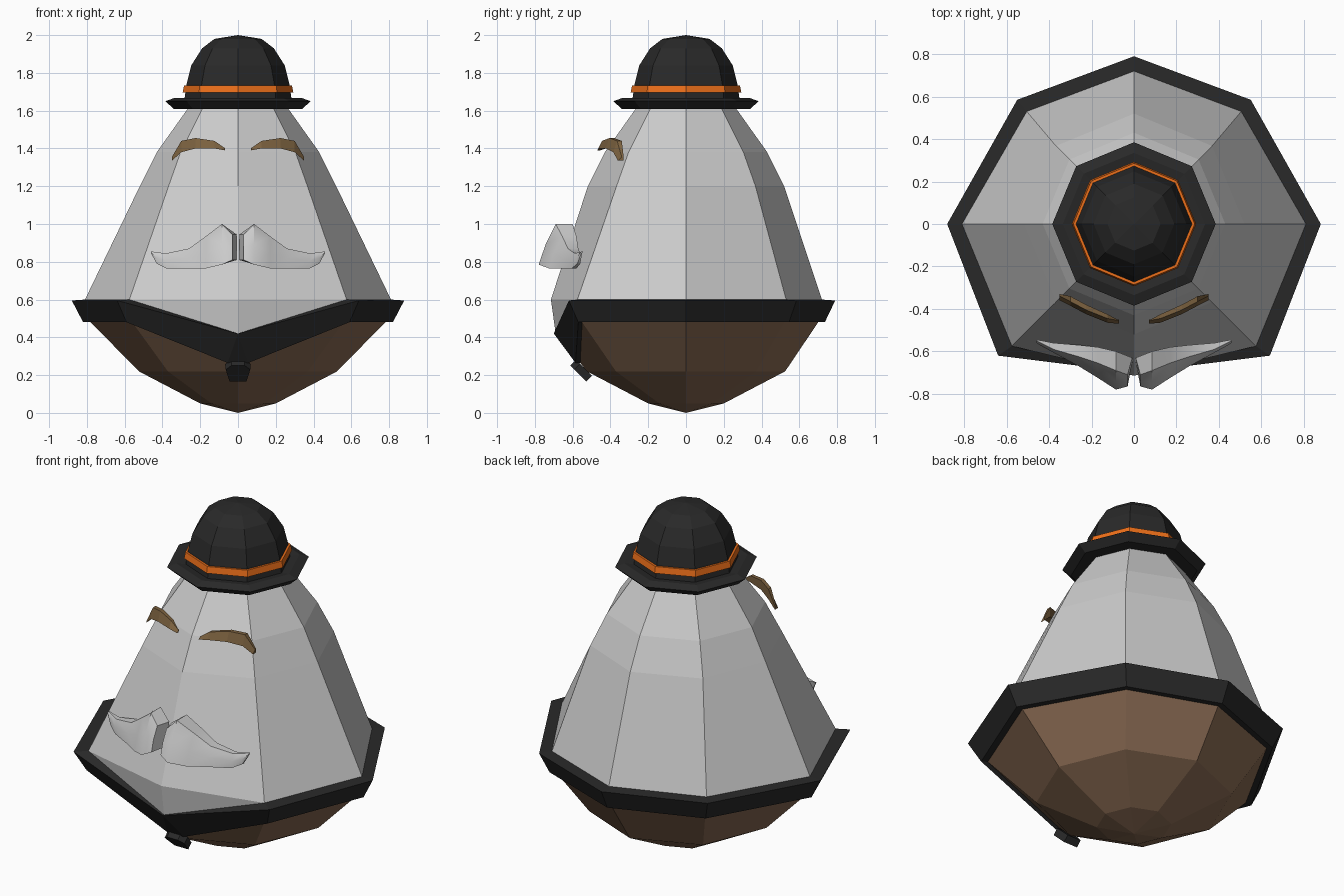
import bpy, bmesh, math

if "Cube" in bpy.data.objects:
    bpy.data.objects.remove(bpy.data.objects["Cube"])


def material(name, rgb):
    m = bpy.data.materials.new(name)
    m.diffuse_color = (*rgb, 1)
    m.use_nodes = True
    m.node_tree.nodes["Principled BSDF"].inputs["Base Color"].default_value = m.diffuse_color
    return m


BLACK = material("black", (0.022, 0.022, 0.022))
ORANGE = material("orange", (0.85, 0.16, 0.01))
BROWN = material("brown", (0.25, 0.145, 0.085))
BROW = material("brow_brown", (0.2, 0.12, 0.05))


def loft(name, rings, mat=None, caps=True, mirror=False):
    """Skin a list of equal-length point rings; optionally mirror across x."""
    bm = bmesh.new()
    for sx in ((1, -1) if mirror else (1,)):
        vs = [[bm.verts.new((sx * x, y, z)) for x, y, z in r] for r in rings]
        n = len(vs[0])
        for a, b in zip(vs, vs[1:]):
            for i in range(n):
                j = (i + 1) % n
                bm.faces.new((a[i], a[j], b[j], b[i]))
        if caps:
            bm.faces.new(vs[0])
            bm.faces.new(vs[-1])
    if not mirror:
        bmesh.ops.remove_doubles(bm, verts=bm.verts, dist=1e-4)
    bmesh.ops.recalc_face_normals(bm, faces=bm.faces)
    me = bpy.data.meshes.new(name)
    bm.to_mesh(me)
    bm.free()
    ob = bpy.data.objects.new(name, me)
    bpy.context.collection.objects.link(ob)
    if mat:
        me.materials.append(mat)
    return ob


def full(half):
    """Half outline from back to front, completed by its mirror image."""
    return half + [(-x, y, z) for x, y, z in reversed(half)]


def octa(r, z):
    return full([(r * math.cos(math.radians(a)), r * math.sin(math.radians(a)), z)
                 for a in (90, 45, 0, -45, -90)])


# Key outlines where the body flares into a pointed front
skirt = [(0, .72, .6), (.505, .53, .6), (.81, 0, .6), (.575, -.575, .6)]
rim_top = [(0, .79, .595), (.55, .585, .595), (.88, 0, .595), (.64, -.62, .595), (0, -.7, .42)]
rim_low = [(0, .735, .48), (.51, .545, .48), (.82, 0, .48), (.59, -.57, .48), (.055, -.585, .265)]
bowl_top = [(0, .7, .48), (.49, .52, .48), (.78, 0, .48), (.56, -.55, .48), (.055, -.56, .265)]

# Upper body
hem = full(skirt + [(0, -.69, .42)])
loft("upper_body", [octa(.245, 1.64), octa(.43, 1.38), octa(.52, 1.2),
                    full(skirt + [(0, -.715, .6)]), hem], caps=False)

# Dark rim around the widest part
loft("rim", [hem, full(rim_top), full(rim_low), full(bowl_top)], BLACK, caps=False)

# Rounded brown base
loft("base", [full(bowl_top), octa(.525, .22), octa(.2, .05), octa(0, 0)], BROWN, caps=False)

# Small stud under the front point
stud = [(-.065, .045), (-.035, .075), (.035, .075), (.065, .045), (.045, -.045), (-.045, -.045)]
loft("stud", [[(x, -.545 - v * .7 + d, .213 + v * .7 + d) for x, v in stud]
              for d in (-.015, .015)], BLACK)

# Hat
loft("hat_brim", [octa(r, z) for r, z in
                  [(0, 1.61), (.34, 1.61), (.385, 1.65), (.335, 1.668), (.28, 1.66)]],
     BLACK, caps=False)
loft("hat_crown", [octa(r, z) for r, z in
                   [(.285, 1.65), (.272, 1.74), (.247, 1.84), (.19, 1.93), (.125, 1.98), (0, 2)]],
     BLACK, caps=False)
loft("hat_band", [octa(r, z) for r, z in
                  [(.27, 1.695), (.293, 1.695), (.286, 1.732), (.265, 1.732)]],
     ORANGE, caps=False)

# Eyebrows: x, bottom z, top z, front y, back y
brow = [(.07, 1.39, 1.402, -.47, -.455), (.125, 1.4, 1.44, -.465, -.425),
        (.225, 1.4, 1.455, -.425, -.38), (.3, 1.38, 1.44, -.385, -.34),
        (.35, 1.335, 1.355, -.36, -.33)]
loft("eyebrows", [[(x, f, b), (x, f + .02, t), (x, k, t), (x, k, b)]
                  for x, b, t, f, k in brow], BROW, mirror=True)

# Moustache: x front, x back, bottom z, top z, front y low, front y high, back y low, back y high
hair = [(.03, .008, .81, .945, -.765, -.71, -.65, -.63),
        (.085, .085, .785, 1.0, -.78, -.69, -.66, -.60),
        (.17, .17, .765, .935, -.725, -.655, -.63, -.58),
        (.26, .26, .765, .87, -.67, -.625, -.61, -.57),
        (.38, .38, .765, .845, -.605, -.59, -.58, -.56),
        (.43, .43, .79, .85, -.575, -.565, -.56, -.55),
        (.46, .46, .845, .855, -.555, -.55, -.55, -.545)]
mo = loft("moustache", [[(xf, fl, b), (xf, (fl + fh) / 2 - .008, (b + t) / 2), (xf, fh, t),
                         (xb, kh, t), (xb, kl, b)]
                        for xf, xb, b, t, fl, fh, kl, kh in hair], mirror=True)
bpy.context.view_layer.objects.active = mo
mo.select_set(True)
bpy.ops.object.shade_smooth_by_angle(angle=math.radians(40))
